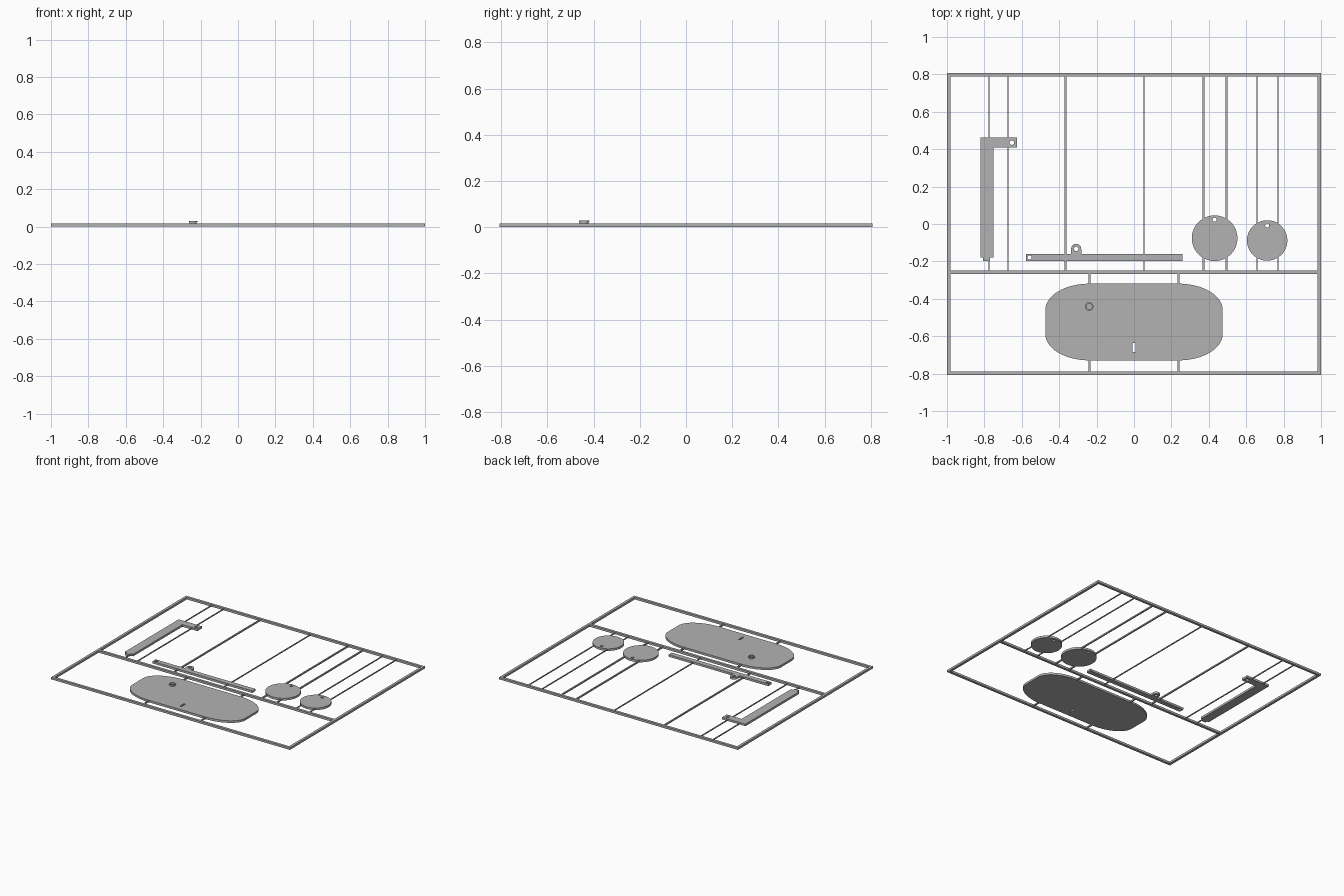
import bpy, bmesh
from math import sin, cos, pi

cube = bpy.data.objects.get("Cube")
if cube:
    bpy.data.objects.remove(cube, do_unlink=True)

T = 0.016  # sheet thickness

grey = bpy.data.materials.new("plain_grey")
grey.use_nodes = True
colour = (0.45, 0.45, 0.45, 1)
grey.diffuse_color = colour
grey.node_tree.nodes["Principled BSDF"].inputs["Base Color"].default_value = colour


def arc(cx, cy, rx, ry, a0, a1, n):
    return [(cx + rx * cos(a0 + (a1 - a0) * i / n),
             cy + ry * sin(a0 + (a1 - a0) * i / n)) for i in range(n + 1)]


def circle(cx, cy, r, n=24):
    return arc(cx, cy, r, r, 0, 2 * pi, n)[:-1]


def rect(x0, x1, y0, y1):
    return [(x0, y0), (x1, y0), (x1, y1), (x0, y1)]


def plate(name, outline, *holes, z0=0, z1=T, smooth=False):
    """Flat part cut from an outline, with optional holes."""
    cu = bpy.data.curves.new(name, "CURVE")
    cu.dimensions = "2D"
    cu.fill_mode = "BOTH"
    cu.extrude = (z1 - z0) / 2
    for pts in (outline, *holes):
        sp = cu.splines.new("POLY")
        sp.points.add(len(pts) - 1)
        for p, (x, y) in zip(sp.points, pts):
            p.co = (x, y, 0, 1)
        sp.use_cyclic_u = True
    tmp = bpy.data.objects.new(name, cu)
    bpy.context.collection.objects.link(tmp)
    bpy.context.view_layer.update()
    me = bpy.data.meshes.new_from_object(tmp.evaluated_get(bpy.context.evaluated_depsgraph_get()))
    bpy.data.objects.remove(tmp, do_unlink=True)
    bm = bmesh.new()
    bm.from_mesh(me)
    bmesh.ops.remove_doubles(bm, verts=bm.verts, dist=1e-5)
    bmesh.ops.recalc_face_normals(bm, faces=bm.faces)
    bmesh.ops.translate(bm, verts=bm.verts, vec=(0, 0, (z0 + z1) / 2))
    bm.to_mesh(me)
    bm.free()
    me.materials.clear()
    me.materials.append(grey)
    ob = bpy.data.objects.new(name, me)
    bpy.context.collection.objects.link(ob)
    bpy.ops.object.select_all(action="DESELECT")
    ob.select_set(True)
    bpy.context.view_layer.objects.active = ob
    if smooth:
        bpy.ops.object.shade_smooth_by_angle(angle=0.6)
    else:
        bpy.ops.object.shade_flat()
    return ob


# Outer frame with its cross rail
W, H, B = 1.0, 0.808, 0.019
RAIL = -0.257
plate("frame", rect(-W, W, -H, H),
      rect(-W + B, W - B, RAIL + B / 2, H - B),
      rect(-W + B, W - B, -H + B, RAIL - B / 2))

# Thin runners that hold the parts in the frame
def runner(name, x, w, y0, y1):
    plate(name, rect(x - w / 2, x + w / 2, y0, y1), z0=T / 2 - w / 2, z1=T / 2 + w / 2)

for i, (x, w) in enumerate([(-0.775, 0.007), (-0.674, 0.007), (-0.367, 0.01), (0.053, 0.007),
                            (0.371, 0.01), (0.494, 0.01), (0.658, 0.007), (0.77, 0.007)]):
    runner(f"upper_runner_{i + 1}", x, w, RAIL, H - B / 2)
for side, x in (("right", -0.238), ("left", 0.238)):
    runner(f"lower_runner_{side}", x, 0.01, -H + B / 2, RAIL)

# L-shaped arm with a pivot hole and an end tab
plate("bent_arm",
      [(-0.822, 0.463), (-0.822, -0.18), (-0.807, -0.18), (-0.807, -0.198), (-0.77, -0.198),
       (-0.77, -0.18), (-0.752, -0.18), (-0.752, 0.408), (-0.626, 0.408), (-0.626, 0.463)],
      circle(-0.653, 0.435, 0.012), smooth=True)

# Long bar with a rounded ear
plate("long_bar",
      [(-0.577, -0.198), (0.258, -0.198), (0.258, -0.16), (-0.282, -0.16)]
      + arc(-0.309, -0.133, 0.027, 0.027, 0, pi, 16)
      + [(-0.336, -0.16), (-0.577, -0.16)],
      circle(-0.558, -0.179, 0.011), circle(-0.309, -0.133, 0.012), smooth=True)

# Two discs with off-centre holes
plate("large_disc", circle(0.431, -0.076, 0.122, 64), circle(0.431, 0.023, 0.011), smooth=True)
plate("small_disc", circle(0.712, -0.088, 0.108, 64), circle(0.712, -0.008, 0.011), smooth=True)

# Rounded body plate with a slot
body = []
for q, (sx, sy) in enumerate([(1, 1), (-1, 1), (-1, -1), (1, -1)]):
    body += arc(sx * 0.238, -0.524 + sy * 0.065, 0.236, 0.14, q * pi / 2, (q + 1) * pi / 2, 20)
plate("body_plate", body, rect(-0.007, 0.007, -0.685, -0.637), smooth=True)

# Raised collar on the body plate, with a wider lip
cx, cy = -0.24, -0.441
plate("collar", circle(cx, cy, 0.019, 32), circle(cx, cy, 0.015, 32), z0=T, z1=0.025, smooth=True)
plate("collar_lip", circle(cx, cy, 0.023, 32), circle(cx, cy, 0.015, 32), z0=0.024, z1=0.03, smooth=True)
